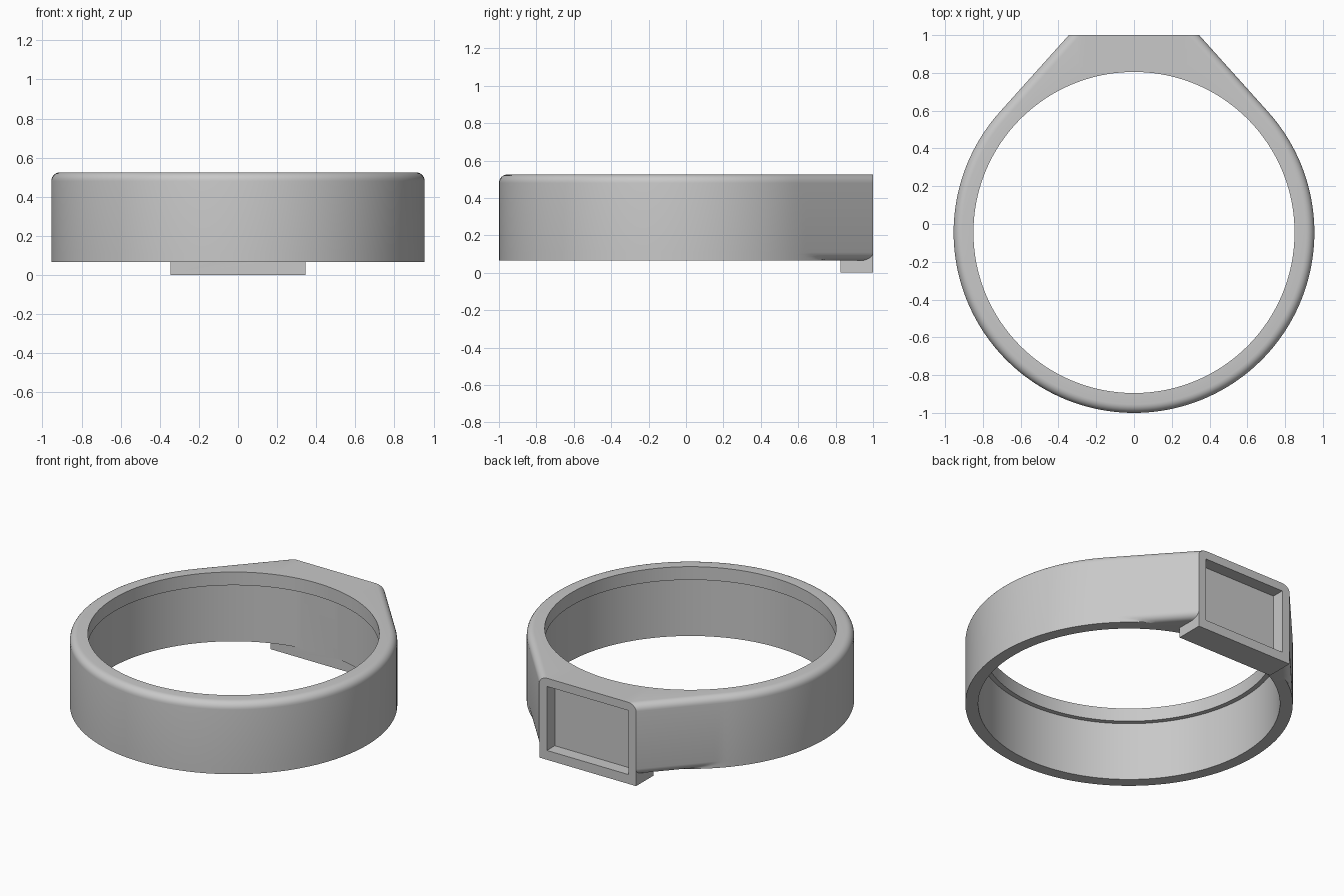
import bpy, bmesh, math

if "Cube" in bpy.data.objects:
    bpy.data.objects.remove(bpy.data.objects["Cube"])

# Main dimensions
CY = -0.045                      # centre of the ring along y
R, R_IN, R_LIP = 0.955, 0.88, 0.85
BOTTOM, LIP, TOP = 0.065, 0.44, 0.525
FILLET = 0.045
HALF = 0.345                     # half width of the flat face
BACK = 1.0 - CY                  # flat face distance from the ring centre
TANGENT = math.atan2(BACK, HALF) - math.acos(R / math.hypot(BACK, HALF))

grey = bpy.data.materials.new("plain_grey")
grey.use_nodes = True
colour = (0.58, 0.58, 0.58, 1)
grey.diffuse_color = colour
grey.node_tree.nodes["Principled BSDF"].inputs["Base Color"].default_value = colour


def finish(bm, name):
    bmesh.ops.recalc_face_normals(bm, faces=bm.faces)
    mesh = bpy.data.meshes.new(name)
    bm.to_mesh(mesh)
    bm.free()
    mesh.materials.append(grey)
    obj = bpy.data.objects.new(name, mesh)
    bpy.context.collection.objects.link(obj)
    return obj


def box(name, x, y0, y1, z0, z1):
    bm = bmesh.new()
    bmesh.ops.create_cube(bm, size=1)
    for v in bm.verts:
        v.co = (2 * x * v.co.x, y0 + (v.co.y + 0.5) * (y1 - y0),
                z0 + (v.co.z + 0.5) * (z1 - z0))
    return finish(bm, name)


def span(a, b, n):
    return [a + (b - a) * i / n for i in range(n)]


def angles(inset):
    """Ray angles: flat face, wing, round part, other wing."""
    x = (R - inset - math.sin(TANGENT) * BACK) / math.cos(TANGENT)
    corner = math.atan2(BACK, x)
    return (span(corner, math.pi - corner, 16)
            + span(math.pi - corner, math.pi - TANGENT, 24)
            + span(math.pi - TANGENT, 2 * math.pi + TANGENT, 120)
            + span(TANGENT, corner, 24))


def outer_radius(a, inset, keep_round):
    """Round outline with two tangent wings, cut off by the flat face."""
    off = abs(math.atan2(math.cos(a), math.sin(a)))      # angle from +y
    r = R - inset
    if off < math.pi / 2 - TANGENT:
        r = min(r / math.cos(math.pi / 2 - TANGENT - off), BACK / math.cos(off))
    return max(r, R) if keep_round else r


def loop(bm, z, inset=0.0, keep_round=False, radius=None):
    verts = []
    for a in angles(inset):
        r = radius or outer_radius(a, inset, keep_round)
        verts.append(bm.verts.new((r * math.cos(a), CY + r * math.sin(a), z)))
    return verts


# Ring band: closed cross-section, wings filleted below, whole rim filleted above
bm = bmesh.new()
loops = []
steps = [math.pi / 2 * i / 6 for i in range(7)]
for t in steps:
    loops.append(loop(bm, BOTTOM + FILLET * (1 - math.cos(t)),
                      FILLET * (1 - math.sin(t)), True))
for t in steps:
    loops.append(loop(bm, TOP - FILLET * (1 - math.sin(t)),
                      FILLET * (1 - math.cos(t))))
for z, r in ((TOP, R_LIP), (LIP, R_LIP), (LIP, R_IN), (BOTTOM, R_IN)):
    loops.append(loop(bm, z, radius=r))
for k, low in enumerate(loops):
    high = loops[(k + 1) % len(loops)]
    for i in range(len(low)):
        j = (i + 1) % len(low)
        bm.faces.new((low[i], low[j], high[j], high[i]))
bmesh.ops.remove_doubles(bm, verts=bm.verts, dist=1e-5)
band = finish(bm, "ring_band")

# Rear block joined to the band, then the rectangular recess cut into the face
block = box("rear_block", HALF - 0.0005, 0.825, 1.0, 0.0, LIP + 0.01)
recess = box("recess_cutter", HALF - 0.055, 0.92, 1.1, 0.06, 0.472)
for helper, operation in ((block, 'UNION'), (recess, 'DIFFERENCE')):
    mod = band.modifiers.new(helper.name, 'BOOLEAN')
    mod.operation = operation
    mod.solver = 'EXACT'
    mod.object = helper
    bpy.context.view_layer.objects.active = band
    bpy.ops.object.modifier_apply(modifier=mod.name)
    bpy.data.objects.remove(helper)

bpy.ops.object.select_all(action='DESELECT')
band.select_set(True)
bpy.context.view_layer.objects.active = band
bpy.ops.object.shade_smooth_by_angle(angle=math.radians(30))
